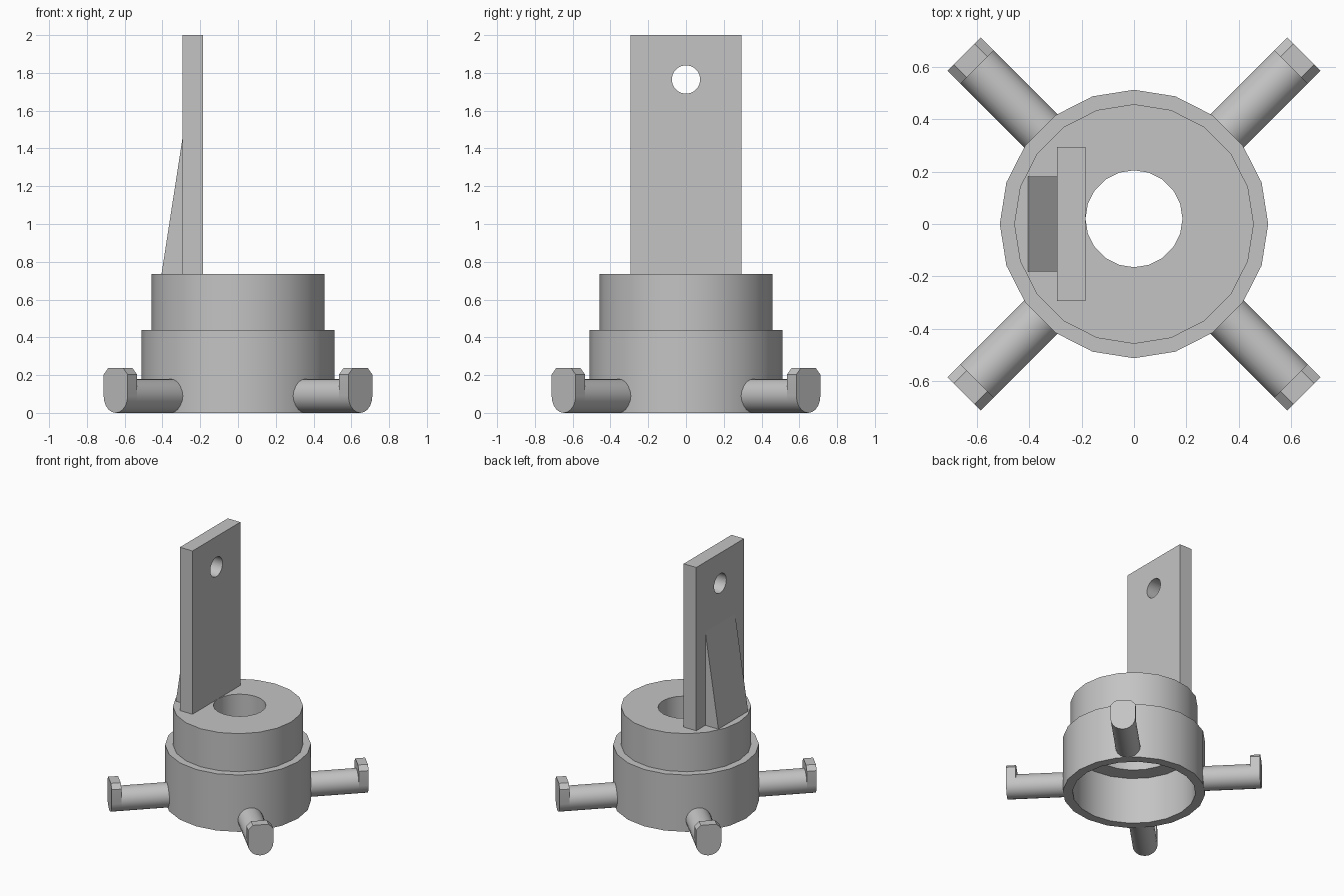
import bpy
import bmesh
from math import sin, cos, pi, radians
from mathutils import Matrix

if "Cube" in bpy.data.objects:
    bpy.data.objects.remove(bpy.data.objects["Cube"])

GREY = (0.55, 0.55, 0.55, 1)
grey = bpy.data.materials.new("plain grey")
grey.use_nodes = True
grey.diffuse_color = GREY
grey.node_tree.nodes["Principled BSDF"].inputs["Base Color"].default_value = GREY


def finish(name, bm, smooth=True):
    bmesh.ops.recalc_face_normals(bm, faces=bm.faces)
    mesh = bpy.data.meshes.new(name)
    bm.to_mesh(mesh)
    bm.free()
    mesh.materials.append(grey)
    obj = bpy.data.objects.new(name, mesh)
    bpy.context.collection.objects.link(obj)
    if smooth:
        bpy.ops.object.select_all(action="DESELECT")
        obj.select_set(True)
        bpy.context.view_layer.objects.active = obj
        bpy.ops.object.shade_smooth_by_angle(angle=radians(30))
    return obj


def prism(points, offset):
    """Closed outline pushed along an offset vector."""
    bm = bmesh.new()
    face = bm.faces.new([bm.verts.new(p) for p in points])
    new = bmesh.ops.extrude_face_region(bm, geom=[face])["geom"]
    verts = [v for v in new if isinstance(v, bmesh.types.BMVert)]
    bmesh.ops.translate(bm, verts=verts, vec=offset)
    return bm


# Stepped hollow collar, with the top bore slightly off centre
SIDES = 20
profile = [(0.443, 0, 0), (0.512, 0, 0), (0.512, 0.44, 0), (0.457, 0.44, 0),
           (0.457, 0.735, 0), (0.185, 0.735, 0.02), (0.185, 0.45, 0.02),
           (0.32, 0.45, 0), (0.32, 0.37, 0), (0.443, 0.37, 0)]
bm = bmesh.new()
rings = []
for r, z, shift in profile:
    angles = [2 * pi * i / SIDES for i in range(SIDES)]
    rings.append([bm.verts.new((r * cos(a), r * sin(a) + shift, z)) for a in angles])
for low, high in zip(rings, rings[1:] + rings[:1]):
    for i in range(SIDES):
        j = (i + 1) % SIDES
        bm.faces.new((low[i], low[j], high[j], high[i]))
finish("collar", bm)

# Four diagonal arms, each ending in an upturned hook plate
R, START, END, THICK = 0.09, 0.46, 0.916, 0.07
TOP, BEVEL = 0.237, 0.034
for n, name in enumerate(("back_left", "back_right", "front_right", "front_left")):
    turn = Matrix.Rotation(pi / 4 + n * pi / 2, 4, "Z")

    circle = [(START, R * cos(2 * pi * i / 20), R + R * sin(2 * pi * i / 20)) for i in range(20)]
    bm = prism(circle, (END - THICK - START, 0, 0))
    bm.transform(turn)
    finish(name + "_arm", bm)

    hook = [(END, -R * cos(pi * i / 10), R - R * sin(pi * i / 10)) for i in range(11)]
    hook += [(END, R, TOP - BEVEL), (END, R - BEVEL, TOP),
             (END, BEVEL - R, TOP), (END, -R, TOP - BEVEL)]
    bm = prism(hook, (-THICK, 0, 0))
    bm.transform(turn)
    finish(name + "_hook", bm)

# Upright plate with a round hole
FRONT, BACK, HALF, BASE = -0.185, -0.293, 0.293, 0.735
outline = [(BACK, -HALF, BASE), (BACK, HALF, BASE), (BACK, HALF, 2), (BACK, -HALF, 2)]
plate = finish("upright_plate", prism(outline, (FRONT - BACK, 0, 0)), smooth=False)

hole = [(-0.4, 0.075 * cos(2 * pi * i / 32), 1.765 + 0.075 * sin(2 * pi * i / 32)) for i in range(32)]
cutter = finish("hole_cutter", prism(hole, (0.4, 0, 0)), smooth=False)
cutter.hide_render = True
cut = plate.modifiers.new("hole", "BOOLEAN")
cut.operation = "DIFFERENCE"
cut.solver = "EXACT"
cut.object = cutter
bpy.ops.object.select_all(action="DESELECT")
plate.select_set(True)
bpy.context.view_layer.objects.active = plate
bpy.ops.object.modifier_apply(modifier=cut.name)
bpy.data.objects.remove(cutter)
bpy.ops.object.shade_smooth_by_angle(angle=radians(30))

# Sloped brace behind the plate
slope = [(BACK, -0.182, BASE), (-0.405, -0.182, BASE), (BACK, -0.182, 1.46)]
finish("brace_wedge", prism(slope, (0, 0.364, 0)), smooth=False)
